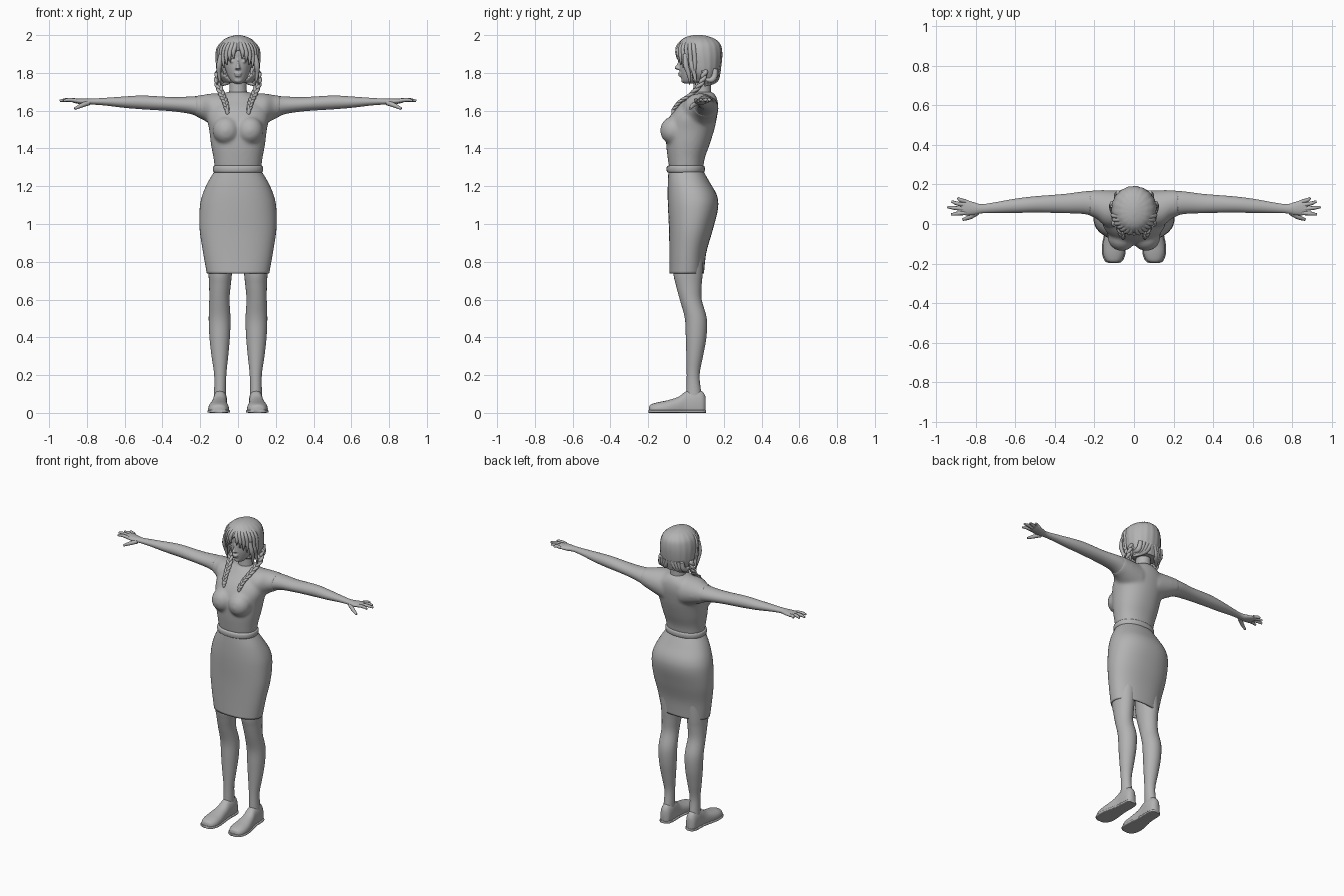
import bpy, bmesh
from math import sin, cos, pi, copysign
from mathutils import Matrix, Vector

cube = bpy.data.objects.get("Cube")
if cube:
    bpy.data.objects.remove(cube, do_unlink=True)

grey = bpy.data.materials.new("plain_grey")
grey.use_nodes = True
grey.diffuse_color = (0.45, 0.45, 0.45, 1)
grey.node_tree.nodes["Principled BSDF"].inputs["Base Color"].default_value = (0.45, 0.45, 0.45, 1)


def spline(rows, steps):
    """Smoothly resample rows of values with a curve through every row."""
    out = []
    for i in range(len(rows) - 1):
        p0, p1, p2, p3 = (rows[min(max(i + k, 0), len(rows) - 1)] for k in (-1, 0, 1, 2))
        for s in range(steps):
            t = s / steps
            out.append([b + 0.5 * t * (c - a + t * (2 * a - 5 * b + 4 * c - d + t * (3 * (b - c) + d - a)))
                        for a, b, c, d in zip(p0, p1, p2, p3)])
    return out + [list(rows[-1])]


def sym(rows):
    """Rows of height, half width, front, back as full spans."""
    return [(z, -w, w, f, b) for z, w, f, b in rows]


def loft(bm, rows, axis="z", n=36, steps=4, power=2.0, ripple=0.0, caps=True):
    """Skin rings given as position along an axis and two spans across it."""
    rings = []
    for t, a0, a1, b0, b1 in spline(rows, steps):
        ring = []
        for i in range(n):
            ang = 2 * pi * i / n
            c, s = cos(ang), sin(ang)
            r = 1 - ripple * (i % 4 == 3)
            u = (a0 + a1) / 2 + (a1 - a0) / 2 * r * copysign(abs(c) ** (2 / power), c)
            v = (b0 + b1) / 2 + (b1 - b0) / 2 * r * copysign(abs(s) ** (2 / power), s)
            ring.append(bm.verts.new({"x": (t, u, v), "y": (u, t, v), "z": (u, v, t)}[axis]))
        rings.append(ring)
    for lo, hi in zip(rings, rings[1:]):
        for i in range(n):
            j = (i + 1) % n
            bm.faces.new((lo[i], lo[j], hi[j], hi[i]))
    if caps:
        bm.faces.new(rings[0])
        bm.faces.new(rings[-1])


def blob(bm, loc, size):
    mat = Matrix.Translation(loc) @ Matrix.Diagonal((*size, 1))
    bmesh.ops.create_uvsphere(bm, u_segments=20, v_segments=12, radius=1, matrix=mat)


def finish(name, mesh, mirror=False, voxel=0, smooth=0):
    mesh.shade_smooth()
    mesh.set_sharp_from_angle(angle=0.9)
    mesh.materials.clear()
    mesh.materials.append(grey)
    ob = bpy.data.objects.new(name, mesh)
    bpy.context.scene.collection.objects.link(ob)
    if mirror:
        ob.modifiers.new("mirror", "MIRROR").use_mirror_merge = False
    if voxel:
        mod = ob.modifiers.new("blend", "REMESH")
        mod.mode = "VOXEL"
        mod.voxel_size = voxel
        mod.use_smooth_shade = True
        mod = ob.modifiers.new("soften", "SMOOTH")
        mod.factor, mod.iterations = 0.5, smooth
    return ob


def finish_bm(name, bm, **kw):
    bmesh.ops.recalc_face_normals(bm, faces=bm.faces)
    mesh = bpy.data.meshes.new(name)
    bm.to_mesh(mesh)
    bm.free()
    return finish(name, mesh, **kw)


def strands(name, paths, res=5):
    """Mirrored tapered tubes; each path is (points, radii)."""
    cu = bpy.data.curves.new(name, "CURVE")
    cu.dimensions = "3D"
    cu.bevel_depth, cu.bevel_resolution = 1, 2
    cu.resolution_u, cu.use_fill_caps = res, True
    for pts, radii in paths:
        sp = cu.splines.new("BEZIER")
        sp.bezier_points.add(len(pts) - 1)
        for bp, p, r in zip(sp.bezier_points, pts, radii):
            bp.co, bp.radius = p, r
            bp.handle_left_type = bp.handle_right_type = "AUTO"
    tmp = bpy.data.objects.new(name + "_path", cu)
    bpy.context.scene.collection.objects.link(tmp)
    bpy.context.view_layer.update()
    mesh = bpy.data.meshes.new_from_object(tmp.evaluated_get(bpy.context.evaluated_depsgraph_get()))
    bpy.data.objects.remove(tmp, do_unlink=True)
    return finish(name, mesh, mirror=True)


# Arms with palms
arm_rows = [(.06, -.02, .165, 1.5, 1.69), (.14, -.01, .168, 1.53, 1.688), (.19, .03, .168, 1.557, 1.68),
            (.25, .05, .165, 1.582, 1.675), (.35, .055, .152, 1.597, 1.672), (.5, .058, .14, 1.607, 1.68),
            (.6, .056, .128, 1.615, 1.675), (.7, .056, .11, 1.627, 1.668), (.77, .054, .1, 1.632, 1.664),
            (.81, .046, .11, 1.631, 1.664), (.85, .044, .122, 1.637, 1.664), (.875, .05, .122, 1.643, 1.662)]
bm = bmesh.new()
loft(bm, arm_rows[1:], "x", n=28)
finish_bm("arms", bm, mirror=True)

# Fingers and thumbs
hand = []
for x, y, y0 in ((.89, .132, .114), (.922, .114, .095), (.943, .086, .076), (.925, .048, .056)):
    hand.append(([(.85, y0, 1.652), ((.87 + x) / 2, (y + y0) / 2, 1.657), (x, y, 1.652)], (.011, .01, .006)))
hand.append(([(.79, .06, 1.642), (.83, .035, 1.627), (.865, .022, 1.61)], (.014, .012, .007)))
strands("fingers", hand)

# Dress top: torso, bust and sleeves blended
bm = bmesh.new()
loft(bm, sym([(1.29, .122, -.088, .09), (1.35, .13, -.097, .1), (1.42, .143, -.105, .125),
              (1.5, .153, -.105, .15), (1.56, .165, -.09, .163), (1.61, .16, -.06, .17),
              (1.65, .13, -.022, .168), (1.68, .085, .005, .157), (1.7, .055, .025, .14)]), power=2.2)
sleeve = [(x, a - .003, b + .003, c - .003, d + .003) for x, a, b, c, d in arm_rows[:3]]
loft(bm, sleeve + [(.225, .04, .17, 1.57, 1.681)], "x")
loft(bm, [(-x, a, b, c, d) for x, a, b, c, d in sleeve + [(.225, .04, .17, 1.57, 1.681)]], "x")
for s in (1, -1):
    blob(bm, (s * .062, -.065, 1.495), (.072, .072, .075))
finish_bm("dress_top", bm, voxel=.009, smooth=8)

# Belt
bm = bmesh.new()
loft(bm, sym([(1.272, .12, -.09, .088), (1.276, .13, -.1, .097), (1.292, .133, -.103, .1),
              (1.306, .13, -.1, .097), (1.31, .12, -.09, .088)]), n=48, power=2.2)
finish_bm("belt", bm)

# Skirt, open at the hem
bm = bmesh.new()
loft(bm, sym([(.738, .165, -.088, .095), (.85, .185, -.088, .108), (.97, .203, -.09, .142),
              (1.08, .203, -.095, .169), (1.15, .19, -.097, .164), (1.22, .16, -.096, .126),
              (1.28, .124, -.093, .092)]), n=48, steps=6, power=2.25, caps=False)
skirt = finish_bm("skirt", bm)
mod = skirt.modifiers.new("cloth", "SOLIDIFY")
mod.thickness, mod.offset = .008, -1

# Legs
bm = bmesh.new()
loft(bm, [(.05, .062, .13, 0, .09), (.1, .063, .127, .002, .082), (.2, .062, .126, .004, .072),
          (.3, .052, .14, .002, .09), (.4, .043, .151, -.001, .108), (.5, .04, .155, -.006, .11),
          (.6, .045, .152, -.033, .083), (.68, .038, .153, -.054, .083), (.76, .03, .157, -.068, .09),
          (1, .01, .165, -.07, .1)], n=28)
finish_bm("legs", bm, mirror=True)

# Shoes and soles
shoe = [(-.195, .085, .12, -.01, .032), (-.185, .064, .142, -.015, .045), (-.15, .049, .156, -.02, .056),
        (-.1, .049, .156, -.02, .066), (-.04, .056, .143, -.02, .085), (0, .058, .134, -.03, .114),
        (.05, .057, .132, -.03, .125), (.088, .063, .127, -.03, .112), (.104, .08, .112, -.01, .085)]
bm = bmesh.new()
loft(bm, shoe, "y", n=32, power=2.3)
for v in bm.verts:
    v.co.z = max(v.co.z, .004)
finish_bm("shoes", bm, mirror=True)
bm = bmesh.new()
loft(bm, [(y * 1.015, a - .005, b + .005, 0, .016) for y, a, b, c, d in shoe], "y", n=24, power=5)
finish_bm("soles", bm, mirror=True)

# Head, neck and face blended
bm = bmesh.new()
loft(bm, sym([(1.62, .06, .03, .15), (1.7, .047, .037, .132), (1.8, .045, .042, .14)]))
loft(bm, sym([(1.743, .018, -.008, .03), (1.755, .035, -.02, .06), (1.78, .052, -.027, .1),
              (1.82, .068, -.034, .15), (1.87, .078, -.034, .17), (1.92, .08, -.036, .172),
              (1.965, .06, -.01, .14), (1.985, .02, .04, .09)]))
loft(bm, sym([(1.815, .01, -.04, 0), (1.822, .016, -.06, 0), (1.83, .012, -.06, 0),
              (1.85, .008, -.046, 0), (1.88, .009, -.036, 0)]), n=16)
blob(bm, (0, -.032, 1.797), (.021, .011, .006))
blob(bm, (0, -.03, 1.786), (.018, .011, .006))
blob(bm, (0, -.014, 1.76), (.02, .012, .012))
for s in (1, -1):
    blob(bm, (s * .031, -.024, 1.86), (.015, .009, .007))
    blob(bm, (s * .032, -.024, 1.882), (.022, .012, .006))
finish_bm("head", bm, voxel=.0045, smooth=3)

# Hair cap with combed grooves, open over the face
bm = bmesh.new()
loft(bm, sym([(1.75, .078, .04, .165), (1.8, .106, -.005, .18), (1.86, .114, -.03, .19),
              (1.91, .112, -.046, .192), (1.95, .1, -.042, .183), (1.978, .073, -.02, .156),
              (1.993, .04, .01, .12), (2, .01, .045, .085)]), n=72, steps=5, ripple=.022)
face = [f for f in bm.faces if f.calc_center_median().y < .035
        and f.calc_center_median().z < 1.925 - abs(f.calc_center_median().x)]
bmesh.ops.delete(bm, geom=face, context="FACES")
hair = finish_bm("hair_cap", bm)
mod = hair.modifiers.new("thickness", "SOLIDIFY")
mod.thickness, mod.offset = .012, -1

# Fringe swept from the centre parting, and locks beside the face
fringe = []
for i in range(7):
    f = i / 6
    a = .15 + 1.15 * f
    low = 1.875 - .1 * f
    fringe.append(([(.01, .01 + .03 * f, 1.983), (.098 * sin(a), .07 - .11 * cos(a), 1.942),
                    (.108 * sin(a + .08), .07 - .119 * cos(a + .08), (1.942 + low) / 2),
                    (.108 * sin(a + .05), .07 - .118 * cos(a + .05), low)], (.008, .012, .012, .003)))
for k in (0, 1):
    fringe.append(([(.09, -.005 + .03 * k, 1.9), (.1, .0 + .03 * k, 1.84), (.1, .015 + .03 * k, 1.79),
                    (.092 + .02 * k, .02 + .03 * k, 1.735)], (.012, .015, .011, .002)))
strands("fringe", fringe)

# Nape hair gathered towards each braid
nape = [([(.012 + .022 * k, .172 - .005 * k, 1.82), (.04 + .015 * k, .155 - .005 * k, 1.765),
          (.092, .1, 1.735 + .01 * k)], (.014, .017, .008)) for k in range(4)]
strands("nape_hair", nape)

# Braids woven from three strands, with ties and loose ends
path = spline([(.1, .1, 1.81), (.105, .08, 1.745), (.085, .025, 1.685), (.068, -.035, 1.645),
               (.058, -.064, 1.605)], 9)
braid = []
for k in range(3):
    pts, radii = [], []
    for i, p in enumerate(path):
        t = i / (len(path) - 1)
        w = 2 * pi * (3.2 * t + k / 3)
        amp = .012 * (1 - .35 * t)
        pts.append(Vector(p) + Vector((amp * sin(w), amp * .6 * sin(2 * w), 0)))
        radii.append(.0115 * (1 - .4 * t))
    braid.append((pts, radii))
end = Vector(path[-1])
braid.append(([end + Vector((0, .005, .008)), end, end + Vector((0, -.002, -.008))], (.011, .012, .011)))
braid.append(([end, end + Vector((-.002, -.004, -.016)), end + Vector((-.004, -.004, -.034))], (.008, .011, .002)))
strands("braids", braid, res=2)
